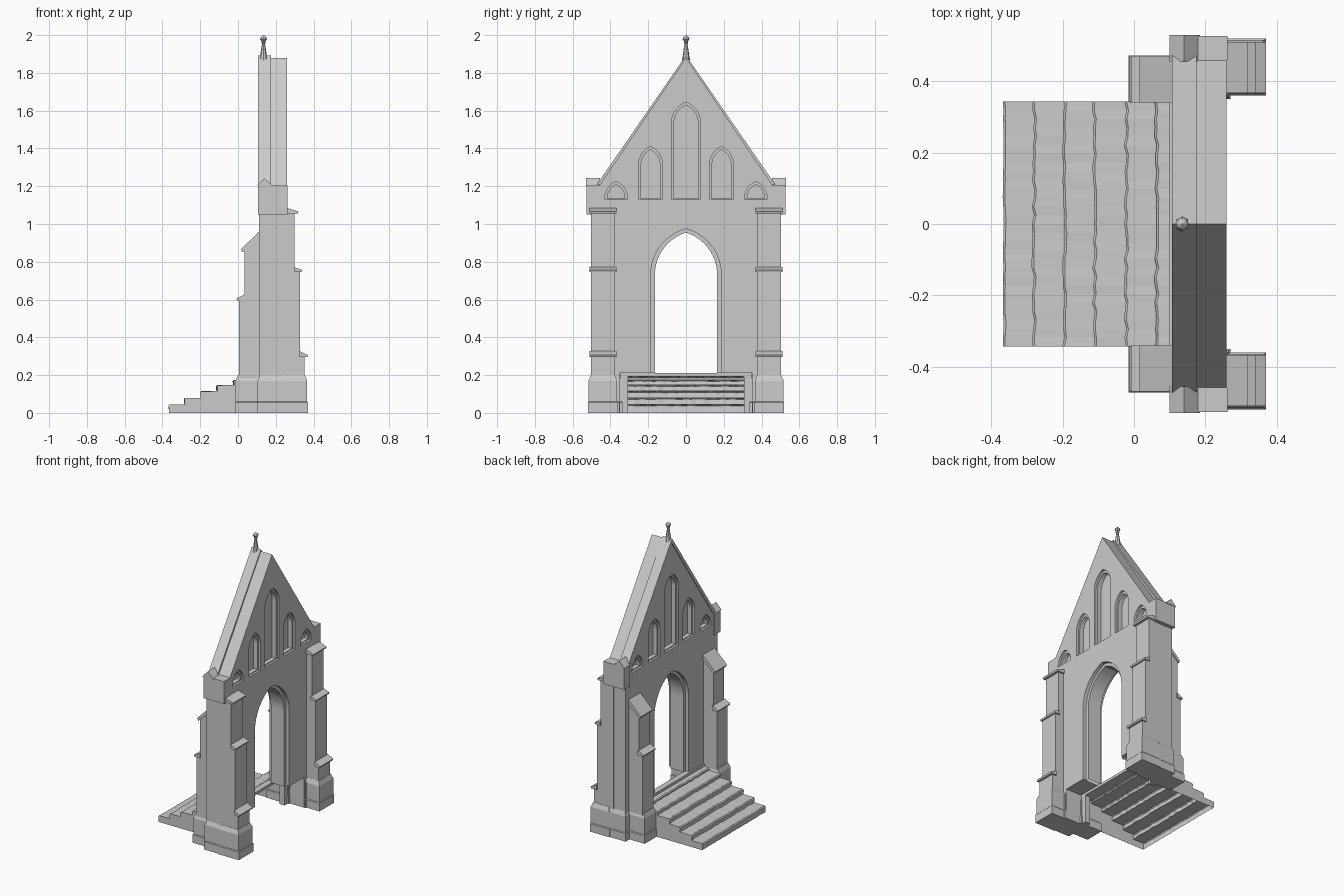
import bpy, bmesh, math, random

random.seed(4)
cube = bpy.data.objects.get("Cube")
if cube:
    bpy.data.objects.remove(cube, do_unlink=True)

stone = bpy.data.materials.new("grey stone")
stone.use_nodes = True
GREY = (0.6, 0.6, 0.6, 1)
stone.diffuse_color = GREY
stone.node_tree.nodes["Principled BSDF"].inputs["Base Color"].default_value = GREY

X0, X1 = 0.11, 0.26          # wall faces
SIDES = ((-1, "right"), (1, "left"))


def finish(name, bm):
    bmesh.ops.recalc_face_normals(bm, faces=bm.faces)
    mesh = bpy.data.meshes.new(name)
    bm.to_mesh(mesh)
    bm.free()
    mesh.materials.append(stone)
    ob = bpy.data.objects.new(name, mesh)
    bpy.context.collection.objects.link(ob)
    return ob


def prism(name, points, lo, hi, axis="x"):
    """Extrude a (y, z) profile along x, or an (x, z) profile along y."""
    bm = bmesh.new()
    put = (lambda p, t: (t, p[0], p[1])) if axis == "x" else (lambda p, t: (p[0], t, p[1]))
    a = [bm.verts.new(put(p, lo)) for p in points]
    b = [bm.verts.new(put(p, hi)) for p in points]
    for i in range(len(a)):
        bm.faces.new((a[i - 1], a[i], b[i], b[i - 1]))
    bm.faces.new(a)
    bm.faces.new(b)
    return finish(name, bm)


def plinth(name, x0, x1, y0, y1, inset=0.016):
    """Base block with a low step and a chamfered top."""
    bm = bmesh.new()
    rings = []
    for z, d in ((0, 0), (0.055, 0), (0.06, 0.004), (0.17, 0.004), (0.2, inset)):
        rings.append([bm.verts.new(c) for c in ((x0 + d, y0 + d, z), (x1 - d, y0 + d, z),
                                                (x1 - d, y1 - d, z), (x0 + d, y1 - d, z))])
    for a, b in zip(rings, rings[1:]):
        for i in range(4):
            bm.faces.new((a[i - 1], a[i], b[i], b[i - 1]))
    bm.faces.new(rings[0])
    bm.faces.new(rings[-1])
    return finish(name, bm)


def arch(cy, w, bottom, spring, apex, n=10):
    """Pointed arch outline in (y, z)."""
    h = apex - spring
    r = (w * w + h * h) / (2 * w)
    end = math.asin(min(1, h / r))
    right = [(w, bottom)] + [(w - r + r * math.cos(end * i / n), spring + r * math.sin(end * i / n))
                             for i in range(n)]
    pts = right + [(0, apex)] + [(-y, z) for y, z in reversed(right)]
    return [(cy + y, z) for y, z in pts]


def sheet(bm, loops, x):
    """Flat face at x bounded by the first loop, with the other loops as holes."""
    edges = []
    for loop in loops:
        vs = [bm.verts.new((x, y, z)) for y, z in loop]
        edges += [bm.edges.new((vs[i - 1], vs[i])) for i in range(len(vs))]
    bmesh.ops.triangle_fill(bm, edges=edges, use_beauty=True, normal=(1, 0, 0))


def skirt(bm, pts, xa, xb, closed=True):
    """Band of faces joining the same outline at two depths."""
    a = [bm.verts.new((xa, y, z)) for y, z in pts]
    b = [bm.verts.new((xb, y, z)) for y, z in pts]
    for i in range(0 if closed else 1, len(pts)):
        bm.faces.new((a[i - 1], a[i], b[i], b[i - 1]))


# Gable wall, raised over the stair opening, with a pointed doorway
door = arch(0, 0.187, 0.21, 0.73, 0.975, 14)
jamb = arch(0, 0.165, 0.21, 0.73, 0.955, 14)
half = [(0.187, 0.21), (0.35, 0.21), (0.35, 0), (0.5, 0), (0.5, 1.2), (0.458, 1.205)]
shell = half + [(0, 1.88)] + [(-y, z) for y, z in reversed(half)]

# Blind lancets on both faces: centre, half width, spring, apex
lancets = [(0, 0.078, 1.53, 1.645)]
for s, _ in SIDES:
    lancets += [(s * 0.188, 0.064, 1.31, 1.41), (s * 0.37, 0.06, 1.135, 1.225)]
outer = [arch(c, w, 1.13, sp, ap) for c, w, sp, ap in lancets]
inner = [arch(c, w - 0.014, 1.136, sp + 0.003, ap - 0.017) for c, w, sp, ap in lancets]

bm = bmesh.new()
skirt(bm, shell, X0, X1, closed=False)
for face, d in ((X0, 1), (X1, -1)):
    sheet(bm, [shell[1:-1] + door[::-1]] + outer, face)
    skirt(bm, door, face, face + d * 0.025, closed=False)
    sheet(bm, [door + jamb[::-1]], face + d * 0.025)
    for big, small in zip(outer, inner):
        skirt(bm, big, face, face + d * 0.015)
        sheet(bm, [big, small], face + d * 0.015)
        skirt(bm, small, face + d * 0.015, face + d * 0.045)
        sheet(bm, [small], face + d * 0.045)
skirt(bm, jamb, X0 + 0.025, X1 - 0.025, closed=False)
bmesh.ops.remove_doubles(bm, verts=bm.verts, dist=0.0001)
finish("gable_wall", bm)

# Raised coping along the gable on the stair side
rake = [(0.475, 1.205), (0, 1.892), (-0.475, 1.205), (-0.448, 1.205), (0, 1.857), (0.448, 1.205)]
prism("gable_coping", rake, X0 - 0.004, 0.175)

for s, side in SIDES:
    def span(name, pts, a, b):
        return prism(f"{side}_{name}", pts, min(s * a, s * b), max(s * a, s * b), "y")

    # Corner block with a small ridged cap
    span("corner_block", [(0.105, 1.05), (0.262, 1.05), (0.262, 1.205), (0.105, 1.205)], 0.46, 0.527)
    span("corner_cap", [(0.1, 1.2), (0.185, 1.2), (0.14, 1.243)], 0.455, 0.53)

    # Plain plinth under the wall end
    y0, y1 = sorted((s * 0.351, s * 0.515))
    plinth(f"{side}_wall_plinth", 0.1, 0.27, y0, y1)

    # Outer buttress in three stages with sloped weatherings
    y0, y1 = sorted((s * 0.36, s * 0.52))
    plinth(f"{side}_outer_plinth", 0.22, 0.37, y0, y1)
    span("outer_buttress", [(0.2, 0.1), (0.352, 0.1), (0.352, 0.31), (0.328, 0.32), (0.328, 0.76),
                            (0.3, 0.77), (0.3, 1.07), (0.2, 1.07)], 0.377, 0.502)
    for x, z, back, rise in ((0.37, 0.3, 0.325, 0.028), (0.34, 0.75, 0.298, 0.022), (0.32, 1.06, 0.25, 0.028)):
        span("outer_weathering", [(back, z - 0.005), (x - 0.004, z - 0.005), (x, z + 0.006),
                                  (back, z + rise)], 0.367, 0.51)

    # Inner buttress beside the stairs
    y0, y1 = sorted((s * 0.336, s * 0.473))
    plinth(f"{side}_inner_plinth", -0.016, 0.15, y0, y1)
    span("inner_buttress", [(0.15, 0.1), (0.006, 0.1), (0.006, 0.6), (0.034, 0.615), (0.034, 0.87),
                            (0.12, 0.95), (0.15, 0.95)], 0.347, 0.463)
    span("inner_weathering", [(0.04, 0.595), (-0.004, 0.595), (-0.008, 0.605), (0.04, 0.63)], 0.34, 0.47)
    span("inner_cap", [(0.12, 0.935), (0.026, 0.85), (0.016, 0.866), (0.12, 0.968)], 0.34, 0.47)

    # Side strip of the frame behind the stairs
    y0, y1 = sorted((s * 0.308, s * 0.35))
    prism(f"{side}_stair_frame", [(y0, 0), (y1, 0), (y1, 0.21), (y0, 0.21)], 0.1, 0.14)

prism("stair_frame_top", [(-0.31, 0.192), (0.31, 0.192), (0.31, 0.21), (-0.31, 0.21)], 0.1, 0.14)

# Worn stairs: an open shell of uneven treads and risers with side panels
steps = [(-0.368, 0.045), (-0.283, 0.08), (-0.198, 0.115), (-0.114, 0.148), (-0.025, 0.175), (0.06, 0.192)]
bm = bmesh.new()
rows = []
N = 28
for k in range(N + 1):
    y = -0.343 + 0.686 * k / N
    row, below = [], 0
    for x, z in steps:
        wear = random.uniform(-0.004, 0.004) if x > -0.3 else random.uniform(0, 0.003)
        drop = random.uniform(0, 0.003)
        row += [(x + wear + 0.003, y, below), (x + wear, y, z - 0.006 - drop), (x + wear + 0.006, y, z - drop)]
        below = z
    row.append((0.12, y, below))
    rows.append([bm.verts.new(p) for p in row])
for a, b in zip(rows, rows[1:]):
    for i in range(len(a) - 1):
        bm.faces.new((a[i], a[i + 1], b[i + 1], b[i]))
for row in (rows[0], rows[-1]):
    foot = bm.verts.new((0.12, row[0].co.y, 0))
    bm.faces.new(row + [foot])
finish("worn_stairs", bm)

# Finial: slender stem, collar and pointed bud
bm = bmesh.new()
profile = [(0.022, 1.865), (0.016, 1.9), (0.008, 1.955), (0.012, 1.96), (0.01, 1.967),
           (0.019, 1.98), (0.013, 1.99), (0.001, 2.0)]
rings = [[bm.verts.new((0.135 + r * math.cos(t * math.pi / 4), r * math.sin(t * math.pi / 4), z))
          for t in range(8)] for r, z in profile]
for a, b in zip(rings, rings[1:]):
    for i in range(8):
        bm.faces.new((a[i], a[i - 1], b[i - 1], b[i]))
bm.faces.new(rings[0])
bm.faces.new(rings[-1])
finish("finial", bm)
